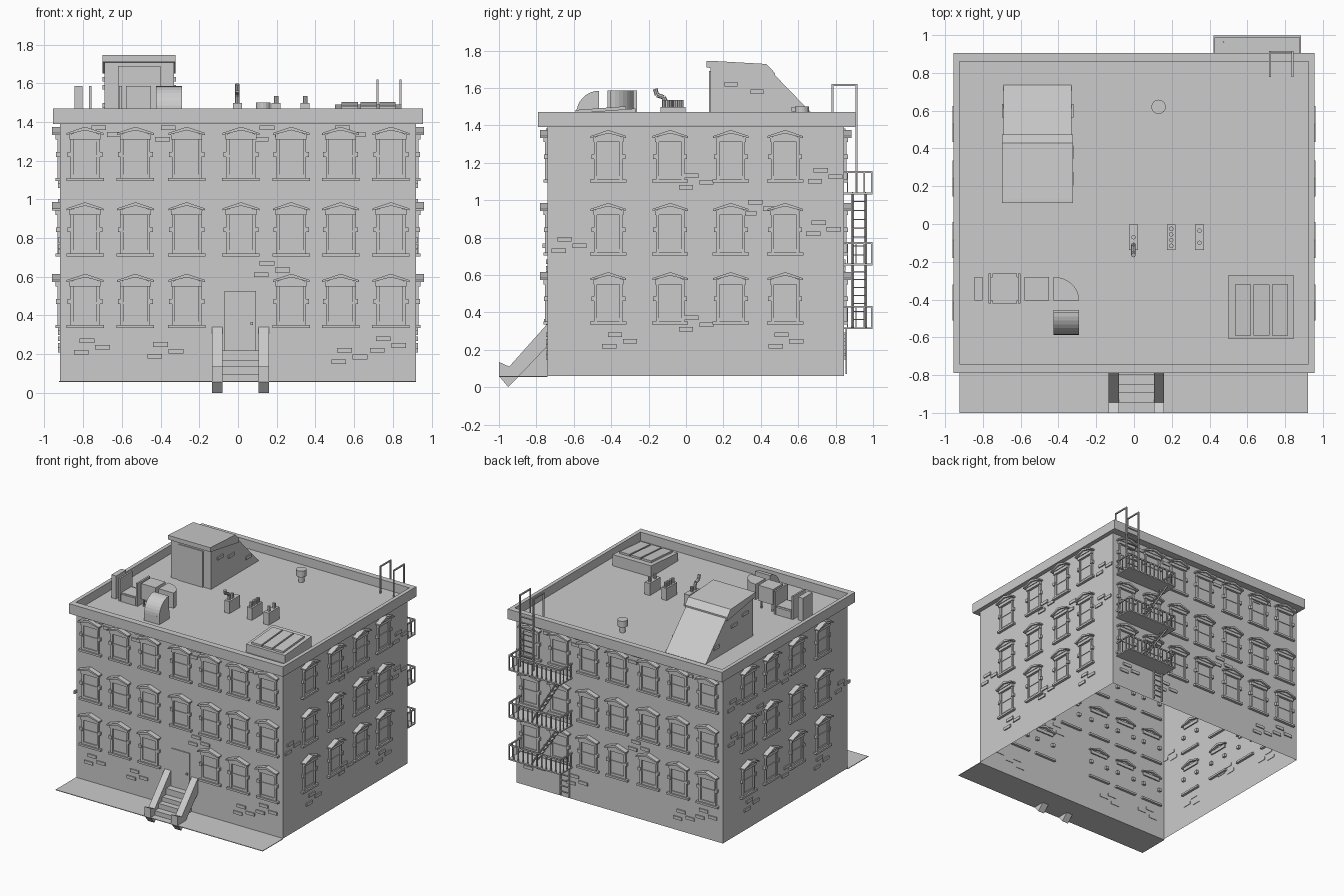
import bpy, bmesh, math
from mathutils import Matrix, Vector

if "Cube" in bpy.data.objects:
    bpy.data.objects.remove(bpy.data.objects["Cube"])


class Part:
    """Collects simple solids into one named object."""
    def __init__(self):
        self.bm = bmesh.new()

    def box(self, x0, x1, y0, y1, z0, z1):
        m = Matrix.Translation(((x0+x1)/2, (y0+y1)/2, (z0+z1)/2)) @ Matrix.Diagonal((x1-x0, y1-y0, z1-z0, 1))
        bmesh.ops.create_cube(self.bm, size=1, matrix=m)
        return self

    def prism(self, pts, a, b, axis):
        # axis 'x': pts are (y,z); 'y': pts are (x,z); 'z': pts are (x,y)
        put = {'x': lambda p, t: (t, p[0], p[1]), 'y': lambda p, t: (p[0], t, p[1]),
               'z': lambda p, t: (p[0], p[1], t)}[axis]
        lo = [self.bm.verts.new(put(p, a)) for p in pts]
        hi = [self.bm.verts.new(put(p, b)) for p in pts]
        self.bm.faces.new(lo)
        self.bm.faces.new(hi[::-1])
        for i in range(len(pts)):
            j = (i+1) % len(pts)
            self.bm.faces.new((lo[j], lo[i], hi[i], hi[j]))
        return self

    def rod(self, p, q, r, n=8):
        p, q = Vector(p), Vector(q)
        m = Matrix.Translation((p+q)/2) @ (q-p).to_track_quat('Z', 'Y').to_matrix().to_4x4()
        bmesh.ops.create_cone(self.bm, cap_ends=True, segments=n, radius1=r, radius2=r,
                              depth=(q-p).length, matrix=m)
        return self

    def mesh(self, name):
        bmesh.ops.recalc_face_normals(self.bm, faces=self.bm.faces)
        me = bpy.data.meshes.new(name)
        self.bm.to_mesh(me)
        return me

    def done(self, name):
        return add(name, self.mesh(name))


def add(name, me, matrix=None):
    ob = bpy.data.objects.new(name, me)
    bpy.context.collection.objects.link(ob)
    if matrix:
        ob.matrix_world = matrix
    return ob


X, YF, YB, ROOF = 0.92, -0.74, 0.845, 1.40

# Walls: a shell with an open bottom
walls = Part().box(-X, X, YF, YB, 0.06, ROOF)
bmesh.ops.delete(walls.bm, geom=[f for f in walls.bm.faces if f.calc_center_median().z < 0.07], context='FACES')
walls.done("walls")

# Pavement sheet in front
Part().box(-0.925, X, -1, YF, 0.055, 0.06).done("pavement")

# Parapet ring
par = Part()
for s in (-1, 1):
    par.box(*sorted((s*0.925, s*0.955)), -0.79, 0.905, 1.39, 1.47)
par.box(-0.925, 0.925, -0.79, -0.74, 1.39, 1.47)
par.box(-0.925, 0.925, 0.86, 0.905, 1.39, 1.47)
par.box(-0.93, 0.93, -0.75, 0.87, 1.39, ROOF)
par.done("parapet")

# Window master: local x along wall, -y outward, z from sill bottom
w = Part()
w.box(-.097, .097, -.022, .02, 0, .016)
w.box(-.062, .062, -.003, .0, .016, .225)
w.box(-.066, .066, -.010, 0, .016, .034)
w.box(-.058, .058, -.008, 0, .125, .135)
w.box(-.08, .08, -.022, .01, .215, .242)
w.prism([(-.095, .238), (-.095, .248), (0, .28), (.095, .248), (.095, .238), (0, .262)], -.04, .02, 'y')
w.prism([(-.085, .238), (0, .266), (.085, .238)], -.028, 0, 'y')
for s in (-1, 1):
    w.box(*sorted((s*.060, s*.076)), -.014, 0, .016, .225)
    w.box(*sorted((s*.066, s*.091)), -.02, .02, .125, .15)
window = w.mesh("window")

# Brick cluster master: three raised bricks
b = Part()
for u, z in ((0, 0), (-.03, -.06), (.08, -.035)):
    b.box(u-.038, u+.038, -.009, .004, z-.012, z+.012)
bricks = b.mesh("raised_bricks")


def on_wall(name, me, side, u, z):
    loc, ang = {'front': ((u, YF, z), 0), 'back': ((u, YB, z), math.pi),
                'right': ((X, u, z), math.pi/2), 'left': ((-X, u, z), -math.pi/2)}[side]
    add(name, me, Matrix.Translation(loc) @ Matrix.Rotation(ang, 4, 'Z'))


for row, z in enumerate((0.335, 0.705, 1.095)):
    for u in (-.79, -.53, -.265, .015, .275, .53, .79):
        if row or u != .015:
            on_wall("front_window", window, 'front', u, z)
        on_wall("back_window", window, 'back', u, z)
    for u in (-.415, -.085, .24, .53):
        on_wall("right_window", window, 'right', u, z)
        on_wall("left_window", window, 'left', u, z)
for u, z in ((.03, 1.13), (.72, 1.16), (.37, .99), (.71, .88), (-.65, .79), (.03, .37), (-.38, .28), (.51, .28)):
    on_wall("right_bricks", bricks, 'right', u, z)
    on_wall("left_bricks", bricks, 'left', u, z)
for u, z in ((-.78, .27), (-.4, .25), (.55, .22), (.75, .28), (.15, .67), (-.72, 1.37), (-.36, 1.37), (.15, 1.37), (.54, 1.37)):
    on_wall("front_bricks", bricks, 'front', u, z)
    on_wall("back_bricks", bricks, 'back', -u, z)

# Entrance door and stoop
door = Part().box(-.07, .092, YF-.008, YF, .22, .525)
door.box(.065, .078, YF-.018, YF, .35, .365)
door.done("front_door")
st = Part()
for y, z in ((-.80, .22), (-.85, .17), (-.895, .135), (-.945, .095)):
    st.box(-.08, .105, y, YF, .06, z)
st.done("front_steps")
ch = Part()
for x0, x1 in ((-.135, -.08), (.105, .16)):
    ch.prism([(YF, .34), (-.945, .11), (-1, .135), (-1, .06), (-.95, 0), (YF, .22)], x0, x1, 'x')
ch.done("stoop_cheeks")

# Roof stair house
h = Part()
h.prism([(.13, ROOF), (.13, 1.72), (.425, 1.72), (.735, ROOF)], -.69, -.33, 'x')
h.done("stair_house")
Part().prism([(.11, 1.745), (.13, 1.745), (.43, 1.728), (.475, 1.68), (.475, 1.65), (.11, 1.71)], -.70, -.322, 'x').done("stair_house_cap")
Part().box(-.62, -.40, .122, .13, ROOF, 1.69).done("stair_house_door")
hb = Part()
for y, z in ((.24, 1.62), (.38, 1.58), (.6, 1.485)):
    hb.box(-.70, -.32, y-.035, y+.035, z-.012, z+.012)
hb.done("stair_house_bricks")

# Three chimney blocks with pots
chim = Part()
for x, ys in ((-.003, (-.07,)), (.197, (-.115, -.085, -.055, -.025)), (.347, (-.1, -.035))):
    chim.box(x-.023, x+.023, -.137, -.002, ROOF, 1.497)
    for y in ys:
        chim.rod((x, y, 1.49), (x, y, 1.535), .012)
chim.done("chimneys")
flue = Part()
path = [(-.003, -.11, 1.49), (-.003, -.11, 1.53), (-.003, -.12, 1.55), (-.003, -.155, 1.562), (-.003, -.165, 1.595)]
for p, q in zip(path, path[1:]):
    flue.rod(p, q, .012)
flue.done("bent_flue")

# Capped vent pipe
Part().rod((.13, .62, ROOF), (.13, .62, 1.46), .022, 12).rod((.13, .62, 1.45), (.13, .62, 1.50), .038, 16).done("roof_vent")

# Skylight with three panes
sk = Part().prism([(-.61, ROOF), (-.61, 1.465), (-.27, 1.49), (-.27, ROOF)], .5, .845, 'x')
for x in (.535, .632, .73):
    sk.prism([(-.59, 1.46), (-.59, 1.482), (-.32, 1.502), (-.32, 1.48)], x, x+.085, 'x')
sk.done("skylight")

# Air duct run
d = Part()
d.box(-.845, -.803, -.405, -.28, ROOF, 1.585)
d.box(-.77, -.6, -.405, -.28, ROOF, 1.465)
d.box(-.75, -.62, -.42, -.262, ROOF, 1.46)
for x in (-.77, -.614):
    d.box(x, x+.014, -.42, -.262, ROOF, 1.585)
d.box(-.58, -.45, -.405, -.28, 1.46, 1.585)
for x in (-.57, -.47):
    for y in (-.395, -.3):
        d.box(x, x+.01, y, y+.01, ROOF, 1.47)
arc = [(math.sin(i*math.pi/16), math.cos(i*math.pi/16)) for i in range(9)]
d.prism([(-.425, -.405)] + [(-.425+.135*s, -.405+.125*c) for s, c in arc], 1.46, 1.585, 'z')
d.done("air_duct")
Part().prism([(-.465, 1.46)] + [(-.465-.122*s, 1.46+.125*c) for s, c in arc], -.425, -.29, 'x') \
    .box(-.425, -.29, -.587, -.455, ROOF, 1.462).done("duct_hood")

# Fire escape: platforms, railings, stairs and ladders
fe = Part()
levels = (.31, .65, 1.03)
x0, x1, y1 = .42, .885, .998
t = .005
for z in levels:
    top = z+.125
    fe.box(x0, x1, YB, y1, z, z+.01)
    fe.box(x0, x1, y1-.01, y1, top-.01, top)
    for x in (x0, x1-.01):
        fe.box(x, x+.01, YB, y1, top-.01, top)
        for y in (.86, .905, .95):
            fe.box(x, x+.007, y, y+.007, z, top)
    for i in range(12):
        x = x0+(x1-x0-.008)*i/11
        fe.box(x, x+.008, y1-.008, y1, z, top)
fe.done("fire_escape_platforms")
stairs = Part()
for za, zb in zip(levels, levels[1:]):
    for y in (.89, .96):
        stairs.rod((.70, y, za+.01), (.47, y, zb+.01), .007, 4)
    for i in range(1, 8):
        f = i/8
        x, z = .70-.23*f, za+.01+(zb-za)*f
        stairs.box(x-.012, x+.012, .89, .96, z-.003, z+.003)
stairs.done("fire_escape_stairs")
lad = Part()
for x in (.44, .52):
    lad.box(x-t, x+t, .852, .862, .07, .32)
for i in range(5):
    lad.box(.44, .52, .854, .86, .1+.045*i, .107+.045*i)
for x in (.72, .84):
    lad.box(x-t, x+t, .907, .917, 1.03, 1.62)
    lad.box(x-t, x+t, .778, .788, ROOF, 1.62)
    lad.box(x-t, x+t, .778, .917, 1.61, 1.62)
for i in range(9):
    lad.box(.72, .84, .909, .915, 1.08+.045*i, 1.087+.045*i)
lad.done("ladders")
